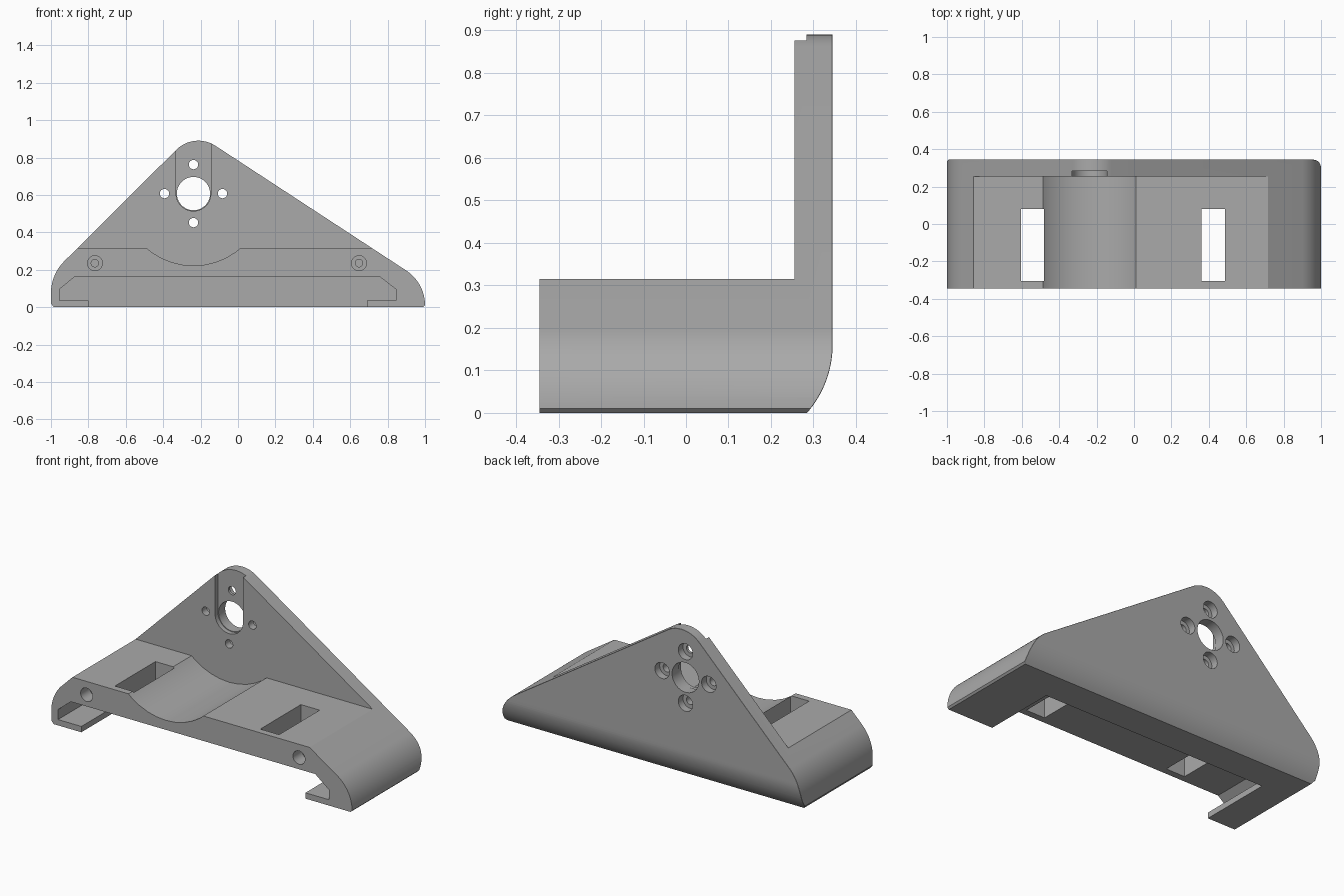
import bpy, bmesh, math
from math import radians, cos, sin
from mathutils import Vector

if "Cube" in bpy.data.objects:
    bpy.data.objects.remove(bpy.data.objects["Cube"], do_unlink=True)

grey = bpy.data.materials.new("matte grey")
grey.use_nodes = True
grey.diffuse_color = (0.4, 0.4, 0.4, 1)
grey.node_tree.nodes["Principled BSDF"].inputs["Base Color"].default_value = (0.4, 0.4, 0.4, 1)


def arc(cx, cz, r, start, end, n=16):
    angles = [radians(start + (end - start) * i / n) for i in range(n + 1)]
    return [(cx + r * cos(a), cz + r * sin(a)) for a in angles]


def loft(name, sections):
    """Solid through matching rings of 3D points."""
    bm = bmesh.new()
    rings = [[bm.verts.new(p) for p in s] for s in sections]
    for a, b in zip(rings, rings[1:]):
        for i in range(len(a)):
            j = (i + 1) % len(a)
            bm.faces.new((a[i], a[j], b[j], b[i]))
    bm.faces.new(rings[0][::-1])
    bm.faces.new(rings[-1])
    bmesh.ops.recalc_face_normals(bm, faces=bm.faces)
    mesh = bpy.data.meshes.new(name)
    bm.to_mesh(mesh)
    bm.free()
    ob = bpy.data.objects.new(name, mesh)
    bpy.context.collection.objects.link(ob)
    mesh.materials.append(grey)
    return ob


def prism_y(name, pts, y0, y1):
    return loft(name, [[(x, y, z) for x, z in pts] for y in (y0, y1)])


def box(name, x0, x1, y0, y1, z0, z1):
    return prism_y(name, [(x0, z0), (x1, z0), (x1, z1), (x0, z1)], y0, y1)


def turned_hole(name, x, z, steps):
    """Round cutter along y from (y, radius) steps."""
    return loft(name, [[(px, y, pz) for px, pz in arc(x, z, r, 0, 360, 40)[:-1]]
                       for y, r in steps])


def combine(target, tool, operation="DIFFERENCE"):
    mod = target.modifiers.new(operation.title(), "BOOLEAN")
    mod.operation = operation
    mod.solver = "EXACT"
    mod.object = tool
    bpy.context.view_layer.objects.active = target
    bpy.ops.object.modifier_apply(modifier=mod.name)
    bpy.data.objects.remove(tool, do_unlink=True)


FRONT, PLATE, BACK = -0.345, 0.255, 0.345
BEND_R, BEND_Z = 0.243, 0.16

# Triangular outline with rounded corners
outline = ([(-0.985, 0), (0.99, 0)] + arc(0.778, 0.01, 0.222, 0, 56.7)
           + arc(-0.212, 0.723, 0.167, 56.7, 135)
           + arc(-0.76, 0.075, 0.24, 135, 180) + [(-1, 0.02)])
bracket = prism_y("mounting_bracket", outline, FRONT, 0.5)

# L-shaped side profile with a curved lower back
side = ([(FRONT, 0)] + arc(BACK - BEND_R, BEND_Z, BEND_R, -41.2, 0)
        + [(BACK, 1), (PLATE, 1), (PLATE, 0.315), (FRONT, 0.315)])
combine(bracket, loft("side_profile", [[(x, y, z) for y, z in side] for x in (-1.2, 1.2)]),
        "INTERSECT")


# Chamfer around the rear edge
def on_back(v):
    dz = max(0, BEND_Z - v.co.z)
    y = BACK - BEND_R + math.sqrt(BEND_R ** 2 - dz ** 2)
    return abs(v.co.y - y) < 0.002


bm = bmesh.new()
bm.from_mesh(bracket.data)
bmesh.ops.remove_doubles(bm, verts=bm.verts, dist=0.0001)
rim = [e for e in bm.edges if all(on_back(v) for v in e.verts)
       and e.calc_face_angle(0) > 0.8 and max(v.co.z for v in e.verts) > 0.005]
bmesh.ops.bevel(bm, geom=rim, offset=0.02, segments=1, affect="EDGES", clamp_overlap=True)
bm.to_mesh(bracket.data)
bm.free()

# Rounded trough across the base
cx, cz = -0.238, 0.607
combine(bracket, turned_hole("trough", cx, cz, [(-0.5, 0.385), (PLATE, 0.385)]))

# Undercut channel with lips
channel = [(-0.8, -0.1), (0.69, -0.1), (0.69, 0.035), (0.845, 0.035), (0.845, 0.095),
           (0.755, 0.165), (-0.87, 0.165), (-0.955, 0.095), (-0.955, 0.035), (-0.8, 0.035)]
combine(bracket, prism_y("channel", channel, -0.5, 0.1))

# Rectangular slots through the base
for x in (-0.605, 0.362):
    combine(bracket, box("slot", x, x + 0.125, -0.305, 0.08, 0.1, 0.5))

# Stepped screw holes in the front
for x in (-0.765, 0.647):
    combine(bracket, turned_hole("screw_hole", x, 0.235,
            [(-0.5, 0.04), (-0.26, 0.04), (-0.26, 0.02), (-0.1, 0.02)]))

# Open-topped recess and shaft hole in the plate
recess = arc(cx, cz, 0.093, 180, 360, 24) + [(cx + 0.093, 1), (cx - 0.093, 1)]
combine(bracket, prism_y("recess", recess, 0.2, 0.283))
combine(bracket, turned_hole("shaft_hole", cx, cz, [(0.2, 0.089), (0.5, 0.089)]))

# Ring of counterbored holes
for i in range(4):
    a = i * math.pi / 2
    combine(bracket, turned_hole("bolt_hole", cx + 0.155 * cos(a), cz + 0.155 * sin(a),
            [(0.2, 0.025), (0.3, 0.025), (0.3, 0.048), (0.5, 0.048)]))

# Smooth the curves and keep the edges crisp
bpy.ops.object.select_all(action="DESELECT")
bracket.select_set(True)
bpy.context.view_layer.objects.active = bracket
bpy.ops.object.shade_smooth_by_angle(angle=radians(25))
